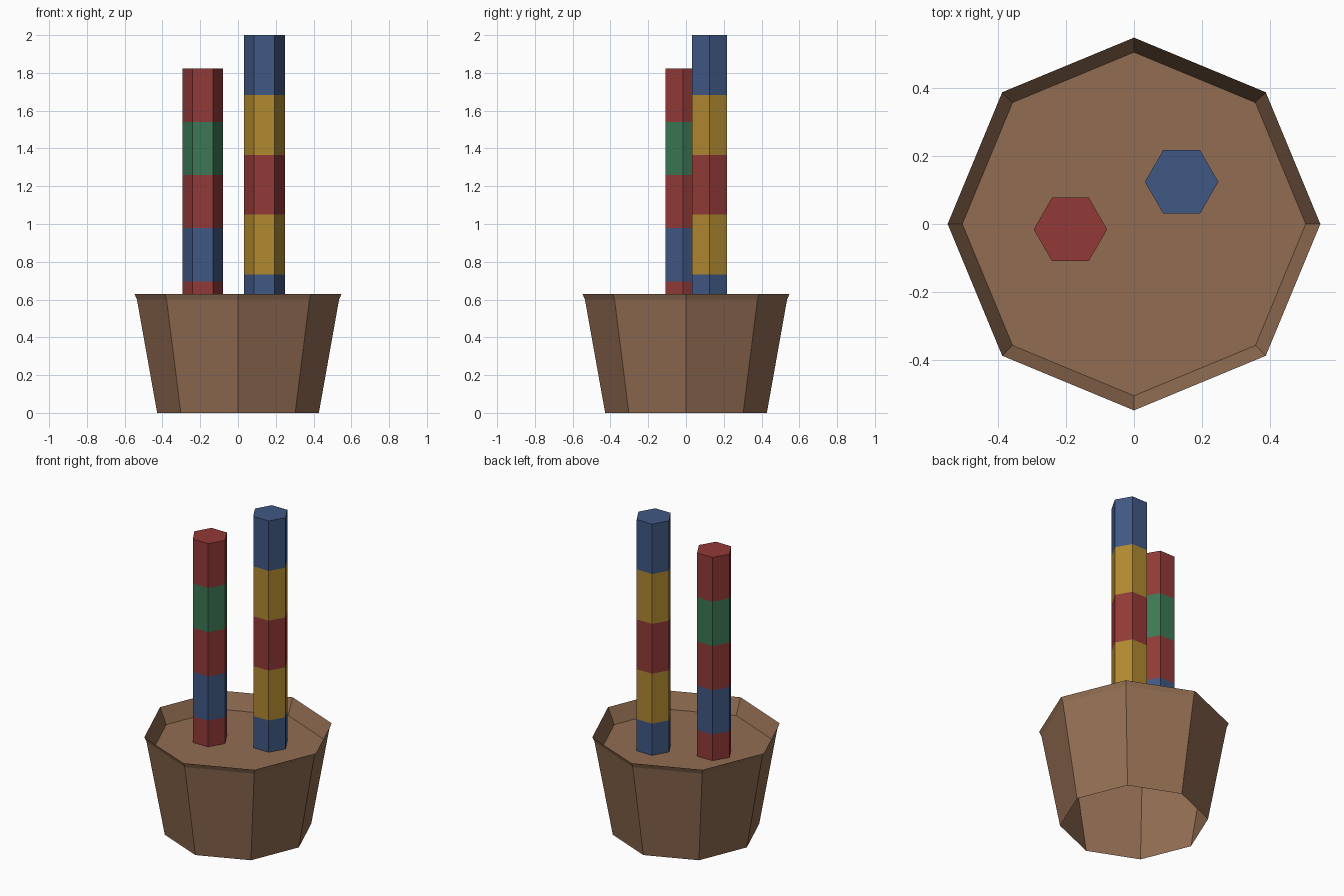
import bpy
import bmesh
from math import cos, sin, tau

if "Cube" in bpy.data.objects:
    bpy.data.objects.remove(bpy.data.objects["Cube"])


def material(name, rgb):
    m = bpy.data.materials.new(name)
    m.diffuse_color = (*rgb, 1)
    m.use_nodes = True
    m.node_tree.nodes["Principled BSDF"].inputs["Base Color"].default_value = m.diffuse_color
    return m


BROWN = material("brown", (0.29, 0.155, 0.085))
RED = material("red", (0.29, 0.042, 0.038))
GREEN = material("green", (0.045, 0.188, 0.091))
BLUE = material("blue", (0.051, 0.098, 0.231))
YELLOW = material("yellow", (0.44, 0.25, 0.03))


def prism(name, sides, profile, bands, center=(0, 0), cap_bottom=True, cap_top=True):
    """Stack polygon rings (radius, z); bands gives one material per level."""
    bm = bmesh.new()
    rings = [[bm.verts.new((center[0] + r * cos(tau * i / sides),
                            center[1] + r * sin(tau * i / sides), z))
              for i in range(sides)] for r, z in profile]
    mats = list(dict.fromkeys(bands))
    for lo, hi, mat in zip(rings, rings[1:], bands):
        for i in range(sides):
            j = (i + 1) % sides
            bm.faces.new((lo[i], lo[j], hi[j], hi[i])).material_index = mats.index(mat)
    if cap_bottom:
        bm.faces.new(rings[0][::-1]).material_index = mats.index(bands[0])
    if cap_top:
        bm.faces.new(rings[-1]).material_index = mats.index(bands[-1])
    mesh = bpy.data.meshes.new(name)
    bm.to_mesh(mesh)
    bm.free()
    for m in mats:
        mesh.materials.append(m)
    ob = bpy.data.objects.new(name, mesh)
    bpy.context.collection.objects.link(ob)
    return ob


# Octagonal tub wall, open underneath
prism("tub_wall", 8, [(0.428, 0), (0.535, 0.60)], [BROWN],
      cap_bottom=False, cap_top=False)

# Shallow flared tray: rim and soil surface
tray = prism("rim_and_soil", 8, [(0.505, 0.53), (0.548, 0.63)], [BROWN], cap_top=False)
tray.data.flip_normals()


# Striped hexagonal poles, five equal bands each, sunk into the soil
def pole(name, center, top, bands):
    base = 0.415
    n = len(bands)
    levels = [(0.108, base + (top - base) * k / n) for k in range(n + 1)]
    prism(name, 6, levels, bands, center)


pole("short_pole", (-0.187, -0.016), 1.822, [RED, BLUE, RED, GREEN, RED])
pole("tall_pole", (0.14, 0.124), 2.0, [BLUE, YELLOW, RED, YELLOW, BLUE])
